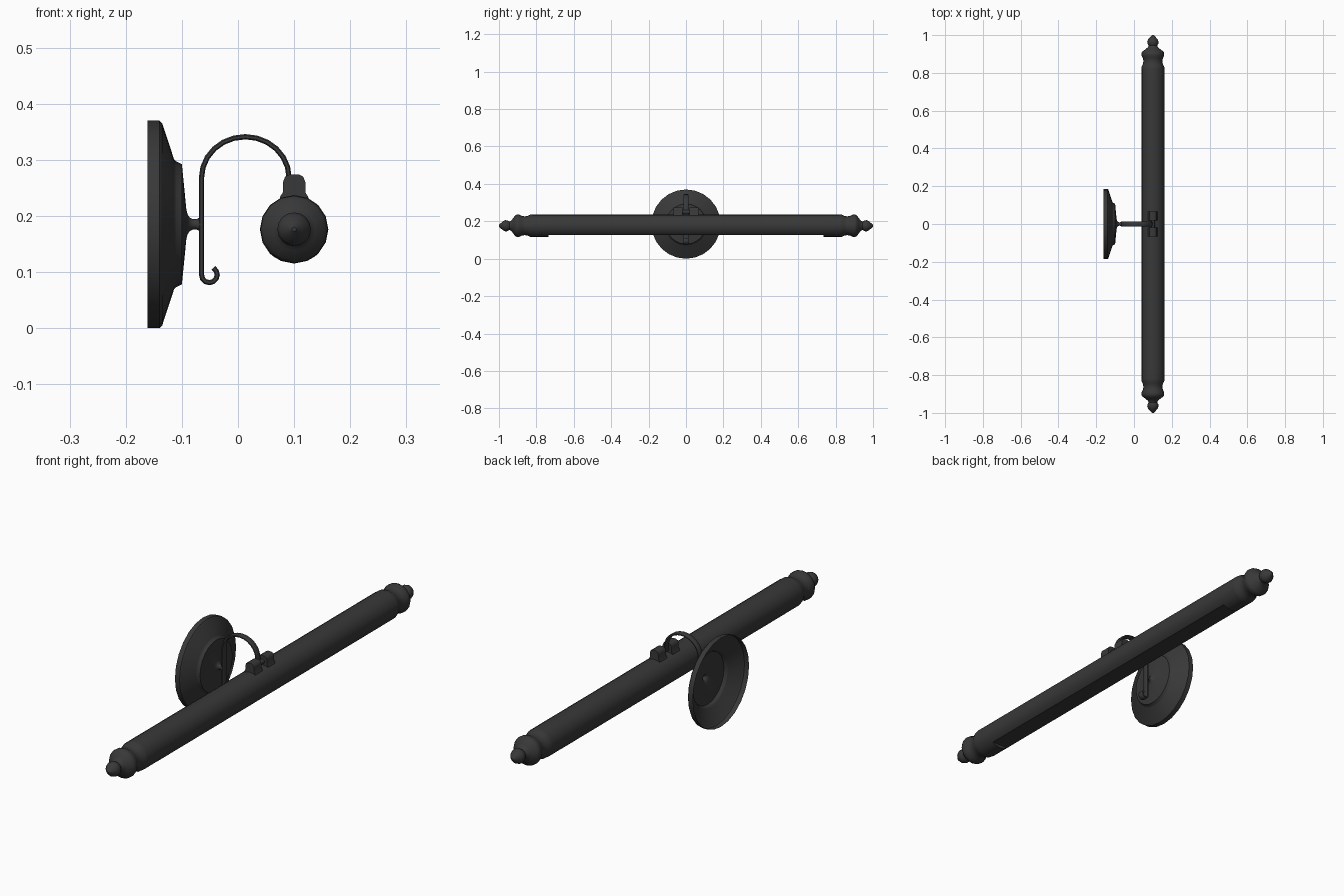
import bpy, bmesh, math
from mathutils import Vector

if "Cube" in bpy.data.objects:
    bpy.data.objects.remove(bpy.data.objects["Cube"])

TX, TZ, PZ = 0.10, 0.176, 0.185   # lamp tube centre, backplate centre height

metal = bpy.data.materials.new("dark_metal")
metal.diffuse_color = (0.04, 0.04, 0.04, 1)
metal.use_nodes = True
metal.node_tree.nodes["Principled BSDF"].inputs["Base Color"].default_value = metal.diffuse_color


def skin(name, rings, caps=True, flip=False, angle=40):
    """Join a list of closed point rings into a smooth-shaded object."""
    bm = bmesh.new()
    vs = [[bm.verts.new(p) for p in r] for r in rings]
    n = len(vs[0])
    for a, b in zip(vs, vs[1:]):
        for i in range(n):
            j = (i + 1) % n
            bm.faces.new((a[i], a[j], b[j], b[i]))
    if caps:
        bm.faces.new(vs[0])
        bm.faces.new(vs[-1])
    bmesh.ops.remove_doubles(bm, verts=bm.verts, dist=1e-5)
    if caps:
        bmesh.ops.recalc_face_normals(bm, faces=bm.faces)
    elif flip:
        bmesh.ops.reverse_faces(bm, faces=bm.faces)
    me = bpy.data.meshes.new(name)
    bm.to_mesh(me)
    bm.free()
    ob = bpy.data.objects.new(name, me)
    bpy.context.collection.objects.link(ob)
    me.materials.append(metal)
    bpy.ops.object.select_all(action='DESELECT')
    ob.select_set(True)
    bpy.context.view_layer.objects.active = ob
    bpy.ops.object.shade_smooth_by_angle(angle=math.radians(angle))
    return ob


def circle(n, r):
    return [(r * math.cos(2 * math.pi * i / n), r * math.sin(2 * math.pi * i / n))
            for i in range(n)]


# round wall plate running into its stem, open at the back
plate = [(-0.161, 0.185), (-0.140, 0.185), (-0.135, 0.180), (-0.114, 0.116),
         (-0.110, 0.112), (-0.100, 0.107), (-0.092, 0.026), (-0.090, 0.018),
         (-0.086, 0.012), (-0.080, 0.009), (-0.074, 0.009), (-0.069, 0.012),
         (-0.064, 0.012)]
skin("wall_plate", [[(t, c, PZ + s) for c, s in circle(24, r)] for t, r in plate],
     caps=False, flip=True)

# curved flat arm with a hook at its lower end
path = []
for k in range(9):
    a = math.radians(420 - 240 * k / 8)
    path.append((-0.051 + 0.014 * math.cos(a), 0.095 + 0.014 * math.sin(a)))
for k in range(13):
    a = math.pi * (1 - k / 12)
    path.append((0.013 + 0.078 * math.cos(a), 0.268 + 0.073 * math.sin(a)))
path.append((0.097, 0.245))
W, T = 0.013, 0.0047
section = [(-W, -T * .5), (-W * .75, -T), (W * .75, -T), (W, -T * .5),
           (W, T * .5), (W * .75, T), (-W * .75, T), (-W, T * .5)]
rings = []
for i, (x, z) in enumerate(path):
    p, q = path[max(i - 1, 0)], path[min(i + 1, len(path) - 1)]
    d = Vector((q[0] - p[0], q[1] - p[1])).normalized()
    rings.append([(x - d.y * t, w, z + d.x * t) for w, t in section])
skin("arm", rings)

# lamp tube: turned ends with finials, and a flat light panel let into the underside
end = [(1.000, 0.004), (0.990, 0.014), (0.978, 0.025), (0.966, 0.030), (0.955, 0.029),
       (0.944, 0.023), (0.936, 0.026), (0.926, 0.038), (0.914, 0.055), (0.905, 0.060),
       (0.892, 0.060), (0.878, 0.053), (0.862, 0.050), (0.846, 0.053), (0.832, 0.060),
       (0.820, 0.061), (0.735, 0.061)]
PANEL = TZ - 0.048


def tube_ring(y, r, cut=False):
    ring = []
    for c, s in circle(16, r):
        if cut and TZ + s < PANEL:
            ring.append((TX + (0 if abs(c) < 1e-4 else math.copysign(0.0375, c)), y, PANEL))
        else:
            ring.append((TX + c, y, TZ + s))
    return ring


rings = [tube_ring(-y, r) for y, r in end]
rings += [tube_ring(-0.735, 0.061, True), tube_ring(0.735, 0.061, True)]
rings += [tube_ring(y, r) for y, r in reversed(end)]
skin("lamp_tube", rings)

# pair of hinge knuckles on top of the tube
side = [(0.027, 0.225), (0.025, 0.234), (0.020, 0.242), (0.020, 0.260), (0.016, 0.270),
        (0.008, 0.274)]
outline = side + [(-x, z) for x, z in reversed(side)]
for s, tag in ((-1, "front"), (1, "back")):
    skin("knuckle_" + tag, [[(TX + x, s * y, z) for x, z in outline]
                            for y in (0.018, 0.066)], angle=50)

# hinge pin through the arm end
skin("hinge_pin", [[(TX + c, y, 0.250 + s) for c, s in circle(10, 0.010)]
                   for y in (-0.03, 0.03)])
